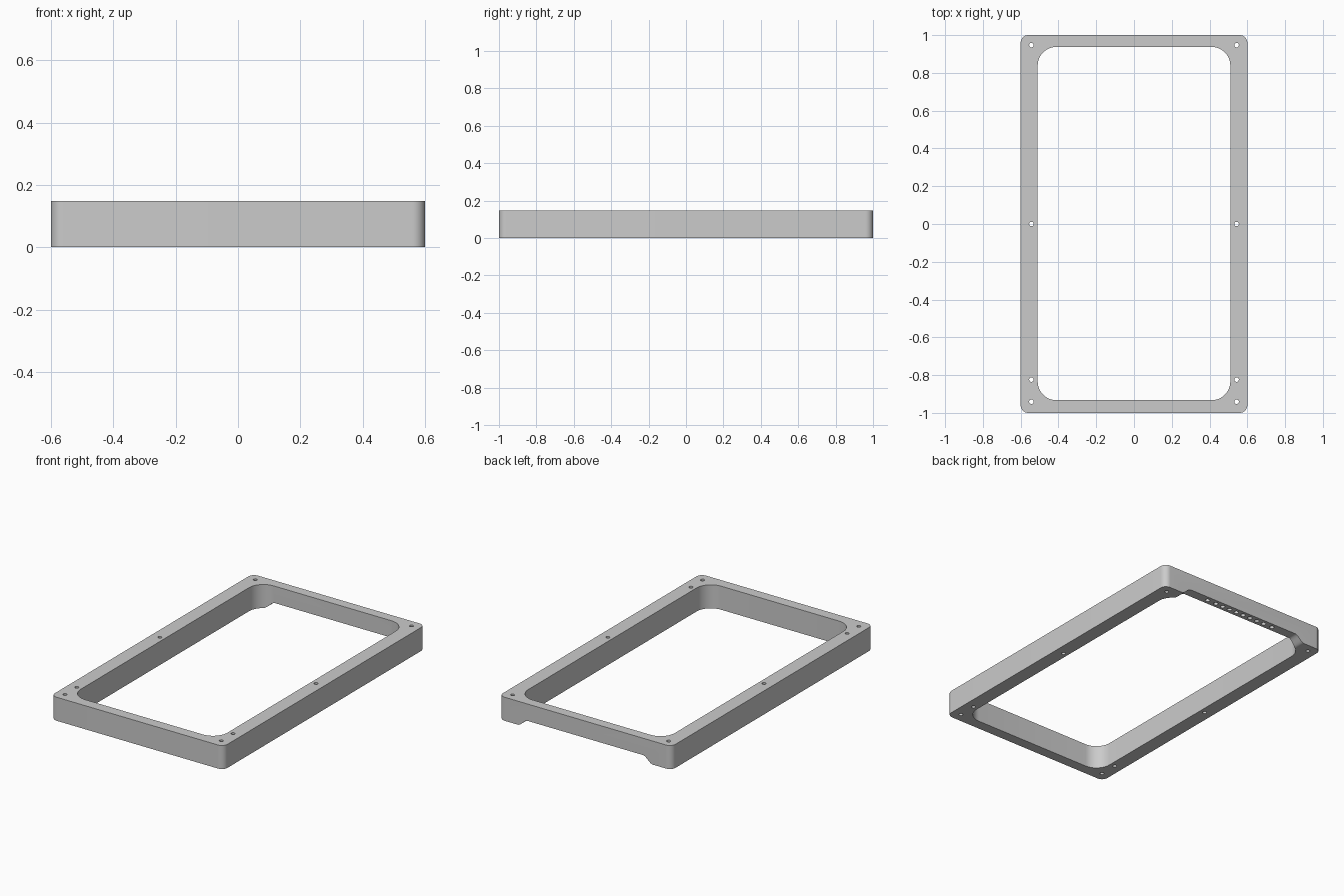
import bpy
import bmesh
from math import sin, cos, pi, radians
from mathutils import Vector

cube = bpy.data.objects.get("Cube")
if cube:
    bpy.data.objects.remove(cube, do_unlink=True)

HEIGHT = 0.148

grey = bpy.data.materials.new("plain grey")
grey.use_nodes = True
grey.diffuse_color = (0.6, 0.6, 0.6, 1)
grey.node_tree.nodes["Principled BSDF"].inputs["Base Color"].default_value = grey.diffuse_color


def rounded_rect(x, y0, y1, r, steps=12):
    """Counter-clockwise rounded outline, symmetric in x."""
    corners = [(x - r, y1 - r), (r - x, y1 - r), (r - x, y0 + r), (x - r, y0 + r)]
    points = []
    for q, (cx, cy) in enumerate(corners):
        for i in range(steps + 1):
            a = (q + i / steps) * pi / 2
            points.append((cx + r * cos(a), cy + r * sin(a), 0))
    return points


def circle(x, y, r, sides=24):
    return [(x + r * cos(2 * pi * i / sides), y + r * sin(2 * pi * i / sides), 0)
            for i in range(sides)]


def extrude(name, outlines, offset, start=(0, 0, 0)):
    """Make one object of closed prisms from flat outlines."""
    bm = bmesh.new()
    for outline in outlines:
        face = bm.faces.new([bm.verts.new(Vector(p) + Vector(start)) for p in outline])
        made = bmesh.ops.extrude_face_region(bm, geom=[face])["geom"]
        verts = [v for v in made if isinstance(v, bmesh.types.BMVert)]
        bmesh.ops.translate(bm, verts=verts, vec=offset)
    bmesh.ops.recalc_face_normals(bm, faces=bm.faces)
    mesh = bpy.data.meshes.new(name)
    bm.to_mesh(mesh)
    bm.free()
    mesh.materials.append(grey)
    obj = bpy.data.objects.new(name, mesh)
    bpy.context.collection.objects.link(obj)
    return obj


def cut(target, cutter):
    cutter.hide_render = True
    mod = target.modifiers.new(cutter.name, "BOOLEAN")
    mod.operation = "DIFFERENCE"
    mod.solver = "EXACT"
    mod.object = cutter
    bpy.context.view_layer.objects.active = target
    bpy.ops.object.modifier_apply(modifier=mod.name)
    bpy.data.objects.remove(cutter, do_unlink=True)


# Outer block and the large window through it
frame = extrude("frame", [rounded_rect(0.6, -1, 1, 0.04)], (0, 0, HEIGHT))
window = [rounded_rect(0.51, -0.933, 0.938, 0.1)]
cut(frame, extrude("window_cutter", window, (0, 0, 0.4), (0, 0, -0.1)))

# Shallow cable notch under the back rail, with S-shaped ends
DEPTH, WIDE, NARROW = 0.042, 0.47, 0.40
half = []
for i in range(13):
    t = i / 12
    half.append((WIDE + (NARROW - WIDE) * t, 0, DEPTH * (1 - cos(pi * t)) / 2))
half.insert(0, (WIDE, 0, -0.1))
notch = half + [(-x, y, z) for x, y, z in reversed(half)]
cut(frame, extrude("notch_cutter", [notch], (0, 0.4, 0), (0, 0.8, 0)))

# Screw holes through both long rails
screws = [circle(side * 0.543, y, 0.012) for side in (-1, 1)
          for y in (-0.941, -0.824, 0, 0.947)]
cut(frame, extrude("screw_cutter", screws, (0, 0, 0.4), (0, 0, -0.1)))

# Row of blind holes up into the notch ceiling
row = [0.026 + 0.0525 * i for i in range(4)] + [0.247]
blind = [circle(side * x, 0.969, 0.014) for x in row for side in (-1, 1)]
cut(frame, extrude("blind_hole_cutter", blind, (0, 0, 0.11), (0, 0, 0.01)))

# Smooth curved walls, sharp rims
bpy.ops.object.select_all(action="DESELECT")
frame.select_set(True)
bpy.context.view_layer.objects.active = frame
bpy.ops.object.shade_smooth_by_angle(angle=radians(30))
